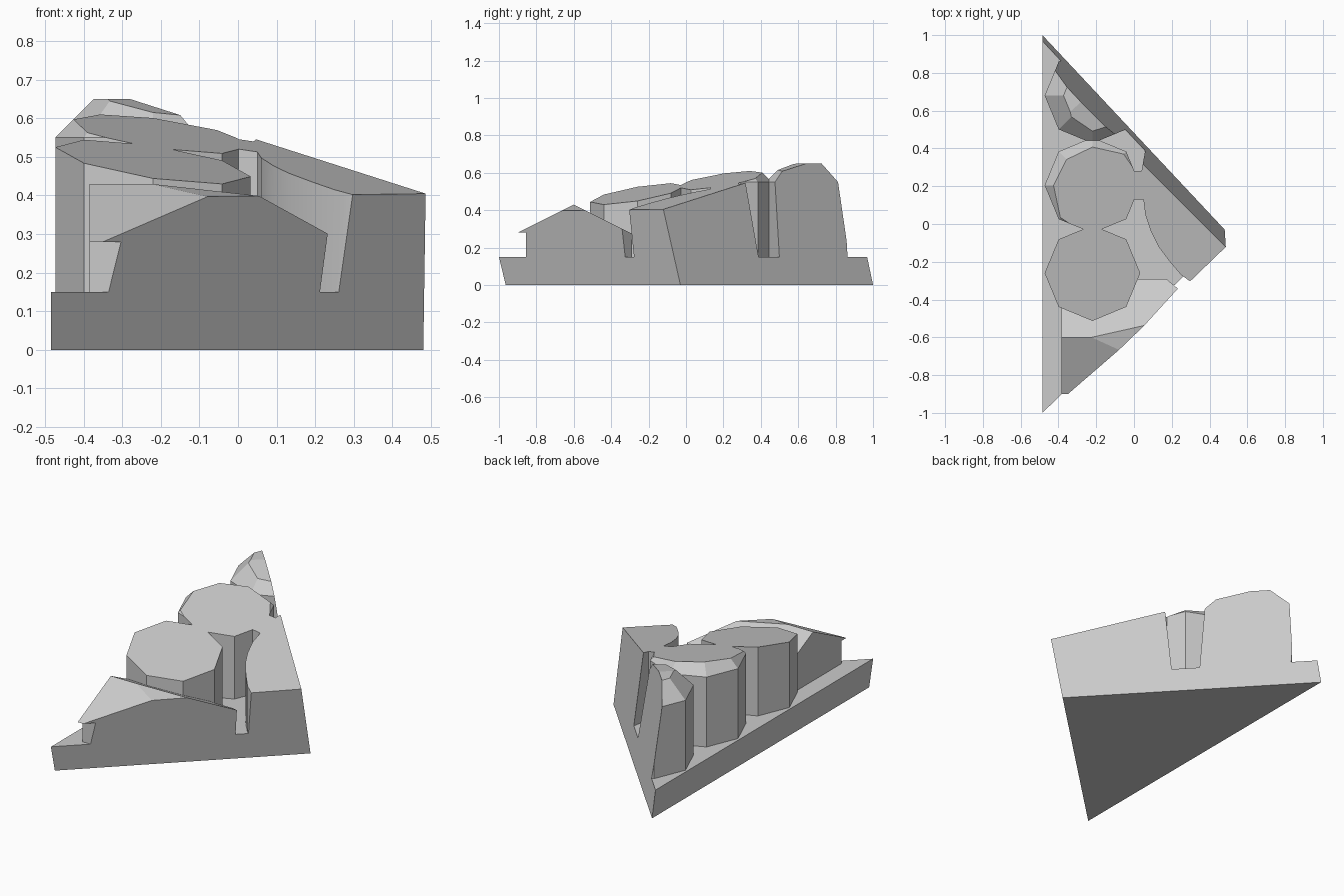
import bpy, bmesh, math
from mathutils import Vector

cube = bpy.data.objects.get("Cube")
if cube:
    bpy.data.objects.remove(cube, do_unlink=True)

grey = bpy.data.materials.new("light_grey")
COLOR = (0.6, 0.6, 0.6, 1.0)
grey.diffuse_color = COLOR
grey.use_nodes = True
grey.node_tree.nodes["Principled BSDF"].inputs["Base Color"].default_value = COLOR

# Planes that bound every part: point, outward normal
FRONT = ((-0.485, -0.964, 0), (0.968, -1, -0.24))
BACK = ((-0.485, 1.0, 0), (1.067, 1, 0.21))
TOP = ((-0.22, -0.26, 0.487), (0.15, -0.17, 1))
FLOOR = 0.15


def loft(rings):
    """Closed solid through rings with equal point counts."""
    bm = bmesh.new()
    loops = [[bm.verts.new(p) for p in ring] for ring in rings]
    n = len(loops[0])
    for a, b in zip(loops, loops[1:]):
        for i in range(n):
            j = (i + 1) % n
            bm.faces.new((a[i], a[j], b[j], b[i]))
    bm.faces.new(loops[0][::-1])
    bm.faces.new(loops[-1])
    bmesh.ops.recalc_face_normals(bm, faces=bm.faces[:])
    return bm


def prism(outline, z0, z1):
    return loft([[(x, y, z) for x, y in outline] for z in (z0, z1)])


def finish(name, bm, planes=(FRONT, BACK, TOP)):
    """Trim the solid with the planes, cap each cut and make the object."""
    for point, normal in planes:
        cut = bmesh.ops.bisect_plane(
            bm, geom=bm.verts[:] + bm.edges[:] + bm.faces[:], dist=1e-5,
            plane_co=Vector(point), plane_no=Vector(normal).normalized(),
            clear_outer=True)
        edges = [e for e in cut["geom_cut"]
                 if isinstance(e, bmesh.types.BMEdge) and e.is_boundary]
        if edges:
            bmesh.ops.edgeloop_fill(bm, edges=edges)
    bmesh.ops.recalc_face_normals(bm, faces=bm.faces[:])
    mesh = bpy.data.meshes.new(name)
    bm.to_mesh(mesh)
    bm.free()
    mesh.materials.append(grey)
    obj = bpy.data.objects.new(name, mesh)
    bpy.context.collection.objects.link(obj)
    return obj


# Wedge-shaped base slab
finish("base", prism([(-0.485, -2), (1, -2), (1, 2), (-0.485, 2)], 0, FLOOR),
       (FRONT, BACK))

# Row of eight-sided columns with chamfered heads
for name, cy in (("front_column", -0.26), ("middle_column", 0.205), ("back_column", 0.68)):
    rings = []
    for r, z in ((0.253, FLOOR), (0.253, 0.55), (0.153, 0.65)):
        rings.append([(-0.22 + r * math.cos(k * math.pi / 4),
                       cy + r * math.sin(k * math.pi / 4), z) for k in range(8)])
    finish(name, loft(rings))

# Gabled block with an overhanging front eave
gable = [(-0.855, FLOOR), (-0.855, 0.28), (-0.90, 0.28),
         (-0.60, 0.43), (-0.29, 0.275), (-0.29, FLOOR)]
SLOT = ((0.17, -0.29, 0), (0.05, 0.06, 0))
finish("gabled_block", loft([[(x, y, z) for y, z in gable] for x in (-0.385, 0.8)]),
       (SLOT, FRONT, BACK, TOP))

# Right-hand block, with a curved inner wall and a neck to the middle column
right_outline = [(-0.03, 0.13), (0.05, 0.13), (0.06, 0.05), (0.09, -0.04),
                 (0.13, -0.12), (0.19, -0.20), (0.25, -0.27), (0.60, -0.52),
                 (0.90, 0.0), (0.40, 0.70), (0.07, 0.45), (0.04, 0.28), (-0.03, 0.28)]
right_block = finish("right_block", prism(right_outline, FLOOR, 0.8))
bpy.ops.object.select_all(action='DESELECT')
right_block.select_set(True)
bpy.context.view_layer.objects.active = right_block
bpy.ops.object.shade_smooth_by_angle(angle=math.radians(25))
